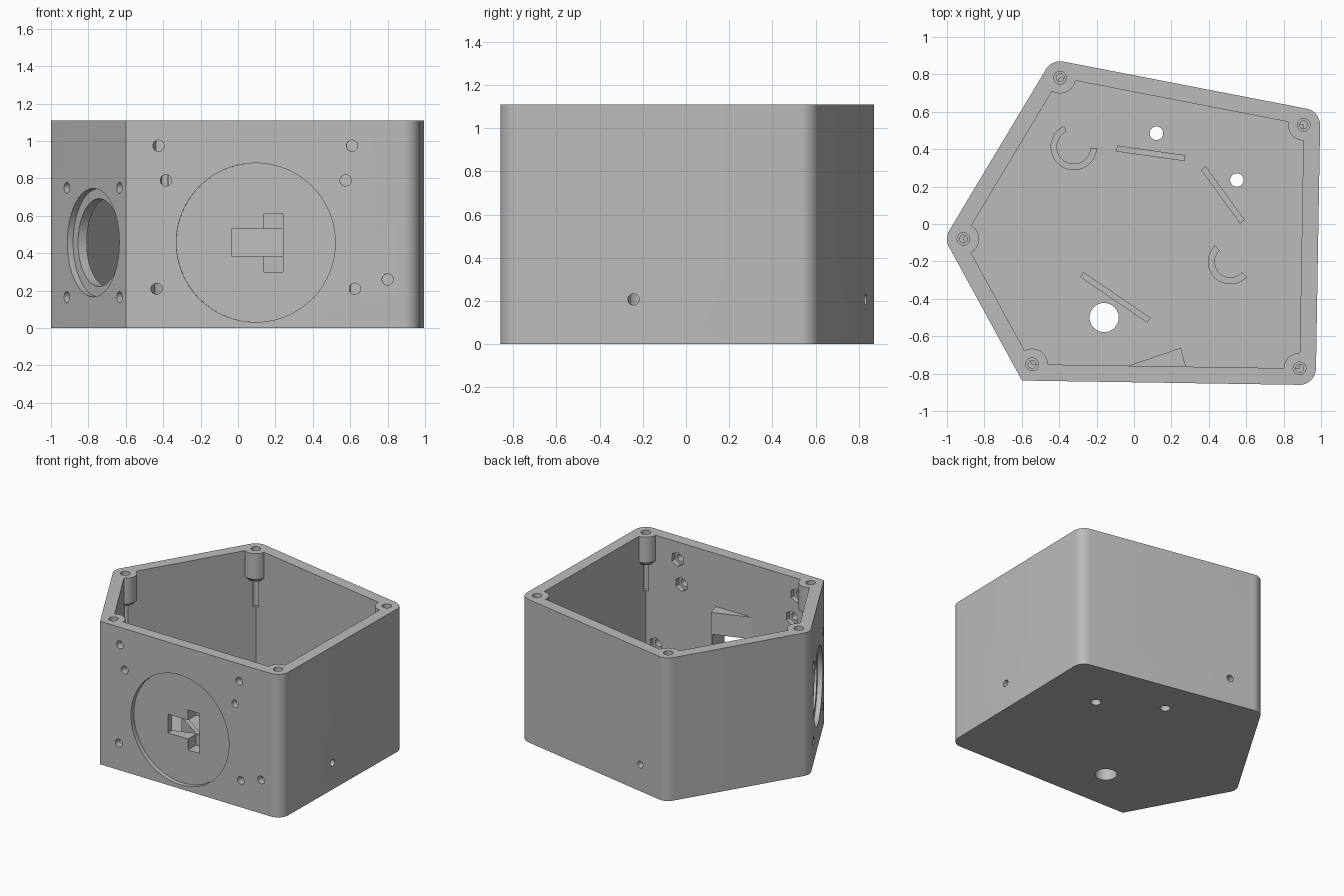
import bpy, bmesh, math
from mathutils import Vector, Matrix

if "Cube" in bpy.data.objects:
    bpy.data.objects.remove(bpy.data.objects["Cube"])

H, WALL, FLOOR = 1.11, 0.088, 0.09
# Screw centres at the five corners, counter-clockwise from front left
CORNERS = [Vector(p) for p in ((-.545, -.75), (.885, -.772), (.907, .53), (-.395, .782), (-.912, -.08))]
FRONT, RIGHT, BACK, LEFT = 0, 1, 2, 4

grey = bpy.data.materials.new("grey plastic")
grey.diffuse_color = (0.5, 0.5, 0.5, 1)
grey.use_nodes = True
grey.node_tree.nodes["Principled BSDF"].inputs["Base Color"].default_value = grey.diffuse_color


def finish(bm, name):
    bmesh.ops.recalc_face_normals(bm, faces=bm.faces)
    me = bpy.data.meshes.new(name)
    bm.to_mesh(me)
    bm.free()
    me.materials.append(grey)
    ob = bpy.data.objects.new(name, me)
    bpy.context.collection.objects.link(ob)
    return ob


def prism(name, outline, z0, z1):
    bm = bmesh.new()
    face = bm.faces.new([bm.verts.new((p[0], p[1], z0)) for p in outline])
    ext = bmesh.ops.extrude_face_region(bm, geom=[face])
    bmesh.ops.translate(bm, verts=[v for v in ext["geom"] if isinstance(v, bmesh.types.BMVert)], vec=(0, 0, z1 - z0))
    return finish(bm, name)


def rod(start, end, r, r2=None, sides=32):
    """Cylinder or cone between two points."""
    start, end = Vector(start), Vector(end)
    axis = end - start
    bm = bmesh.new()
    rot = axis.to_track_quat('Z', 'Y').to_matrix().to_4x4()
    bmesh.ops.create_cone(bm, cap_ends=True, segments=sides, radius1=r, radius2=r if r2 is None else r2,
                          depth=axis.length, matrix=Matrix.Translation((start + end) / 2) @ rot)
    return finish(bm, "cutter")


def box(x0, x1, y0, y1, z0, z1):
    return prism("cutter", [(x0, y0), (x1, y0), (x1, y1), (x0, y1)], z0, z1)


def boolean(target, tool, keep=False, op='DIFFERENCE'):
    mod = target.modifiers.new("cut", 'BOOLEAN')
    mod.operation, mod.object, mod.solver = op, tool, 'EXACT'
    bpy.context.view_layer.objects.active = target
    bpy.ops.object.modifier_apply(modifier=mod.name)
    if not keep:
        bpy.data.objects.remove(tool, do_unlink=True)


def edge(i):
    p, q = CORNERS[i], CORNERS[(i + 1) % 5]
    d = (q - p).normalized()
    return p, d, Vector((d.y, -d.x))


def wall_rod(i, axis, value, z, r, d0, d1, sides=32):
    """Rod square to wall i where its outer face meets x or y = value, from depth d0 to d1."""
    p, d, n = edge(i)
    p = p + n * WALL
    s = p + d * ((value - p[axis]) / d[axis])
    a, b = s - n * d0, s - n * d1
    return rod((a.x, a.y, z), (b.x, b.y, z), r, sides=sides)


# Outer outline: rounded corners, except the sharp front left one
outline = [(-.599, -.837)]
for i in range(1, 5):
    n0, n1 = edge(i - 1)[2], edge(i)[2]
    a0, sweep = math.atan2(n0.y, n0.x), n0.angle(n1)
    for k in range(11):
        a = a0 + sweep * k / 10
        outline.append(CORNERS[i] + WALL * Vector((math.cos(a), math.sin(a))))
case = prism("case", outline, 0, H)

# Cavity, leaving a rounded screw boss under each top corner
cavity = prism("cavity", CORNERS, FLOOR, H + .2)
for c in CORNERS:
    boolean(cavity, rod((c.x, c.y, .91), (c.x, c.y, H + .4), .084))
    boolean(cavity, rod((c.x, c.y, .88), (c.x, c.y, .915), .055, .084))
boolean(case, cavity)

# Screw holes
for c in CORNERS:
    boolean(case, rod((c.x, c.y, H - .06), (c.x, c.y, H + .1), .034))
    boolean(case, rod((c.x, c.y, .66), (c.x, c.y, H + .1), .021, sides=16))

# Front wall: round recess, bolt holes and hexagonal nut pockets inside
boolean(case, wall_rod(FRONT, 0, .095, .457, .425, -.1, .035, 96))
for x, z in ((-.425, .975), (-.385, .79), (.61, .975), (.575, .79), (-.435, .21), (.625, .21), (.8, .26)):
    boolean(case, wall_rod(FRONT, 0, x, z, .03, -.1, .2, 24))
    boolean(case, wall_rod(FRONT, 0, x, z, .056, .05, .12, 6))

# Left front wall: stepped round port with four bolt holes
boolean(case, wall_rod(LEFT, 0, -.773, .457, .29, -.1, .035, 64))
boolean(case, wall_rod(LEFT, 0, -.773, .457, .235, -.1, .2, 64))
for x in (-.915, -.633):
    for z in (.165, .75):
        boolean(case, wall_rod(LEFT, 0, x, z, .03, -.1, .2, 24))

# Small holes in the right and back walls
boolean(case, wall_rod(RIGHT, 1, -.243, .207, .026, -.1, .2, 24))
boolean(case, wall_rod(BACK, 0, -.19, .207, .026, -.1, .2, 24))

# Floor holes
for x, y, r in ((.12, .485, .036), (.55, .235, .036), (-.16, -.5, .078)):
    boolean(case, rod((x, y, -.1), (x, y, .2), r))

# Wedge hood behind the front window, sharing the window cut
hood = prism("window_hood", [(-.08, -.775), (.28, -.775), (.25, -.662)], .22, .70)
for args in ((-.035, .24, -.9, -.55, .385, .53), (.14, .24, -.9, -.715, .30, .61)):
    boolean(case, box(*args))
    boolean(hood, box(*args))

# Straight ribs on the floor
for a, b in (((-.093, .404), (.272, .352)), ((.37, .3), (.58, .012)), ((-.28, -.27), (.08, -.515))):
    a, b = Vector(a), Vector(b)
    d = (b - a).normalized()
    n = Vector((-d.y, d.x)) * .016
    prism("floor_rib", [a - n, b - n, b + n, a + n], FLOOR - .02, .24)

# Curved clips on the floor
for x, y, r0, r1, a0, a1 in ((-.322, .412, .09, .124, 115, 357), (.515, -.202, .083, .12, 133, 318)):
    arc = [math.radians(a0 + (a1 - a0) * k / 32) for k in range(33)]
    ring = [(x + r1 * math.cos(a), y + r1 * math.sin(a)) for a in arc]
    ring += [(x + r0 * math.cos(a), y + r0 * math.sin(a)) for a in reversed(arc)]
    prism("floor_clip", ring, FLOOR - .02, .24)

# Smooth the round surfaces, keep edges sharp
bpy.ops.object.select_all(action='DESELECT')
for ob in bpy.context.scene.objects:
    ob.select_set(True)
bpy.context.view_layer.objects.active = case
bpy.ops.object.shade_smooth_by_angle(angle=math.radians(30))
